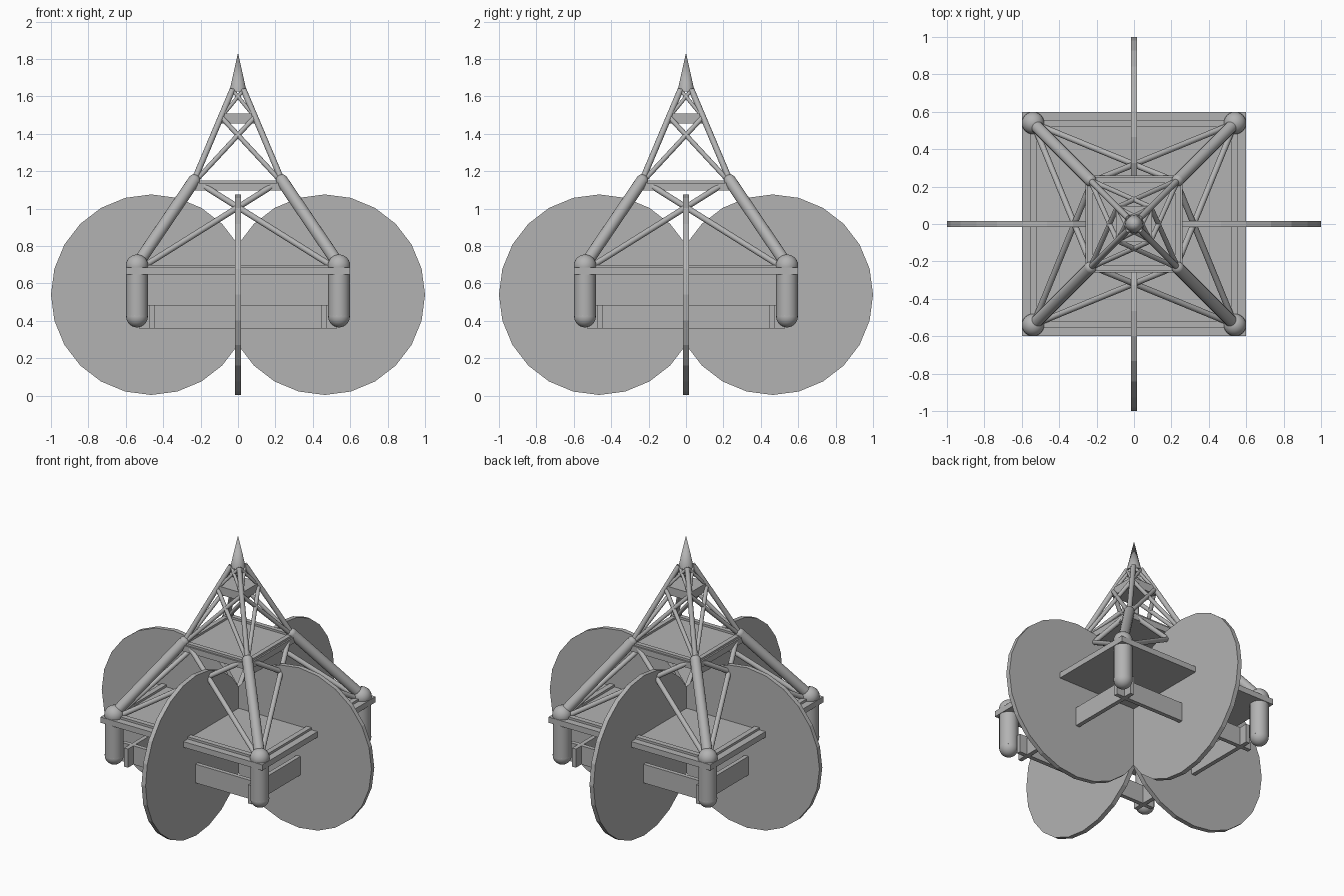
import bpy
from math import pi, sin, cos
from mathutils import Vector, Matrix

cube = bpy.data.objects.get("Cube")
if cube:
    bpy.data.objects.remove(cube, do_unlink=True)

GREY = (0.45, 0.45, 0.45, 1)
metal = bpy.data.materials.new("plain grey metal")
metal.use_nodes = True
metal.diffuse_color = GREY
metal.node_tree.nodes["Principled BSDF"].inputs["Base Color"].default_value = GREY


def finish(name, smooth=False):
    ob = bpy.context.object
    ob.name = name
    ob.data.materials.append(metal)
    if smooth:
        bpy.ops.object.shade_smooth_by_angle(angle=0.7)
    return ob


def box(name, size, loc):
    bpy.ops.mesh.primitive_cube_add(size=1, location=loc)
    ob = bpy.context.object
    ob.data.transform(Matrix.Diagonal((*size, 1)))
    return finish(name)


def rod(name, a, b, radius):
    a, b = Vector(a), Vector(b)
    d = b - a
    bpy.ops.mesh.primitive_cylinder_add(vertices=16, radius=radius, depth=d.length,
                                        location=(a + b) / 2)
    bpy.context.object.rotation_euler = d.to_track_quat("Z", "Y").to_euler()
    return finish(name, True)


def ball(name, loc, radius):
    bpy.ops.mesh.primitive_uv_sphere_add(segments=24, ring_count=12, radius=radius, location=loc)
    return finish(name, True)


def ring(name, offset, length, width, low, high):
    """Four straight members along the sides of a square."""
    for s in (-1, 1):
        z, h = (low + high) / 2, high - low
        box(name, (length, width, h), (0, s * offset, z))
        box(name, (width, length, h), (s * offset, 0, z))


# Levels of the tower: half width and height at each corner
FOOT, DECK_Z = 0.54, 0.70
MID, MID_Z = 0.235, 1.15
UPPER, UPPER_Z = 0.09, 1.49
TIP, TIP_Z = 0.03, 1.635

# Main deck, its edge beams and the lower panels
box("main_deck", (1.2, 1.2, 0.038), (0, 0, 0.666))
ring("deck_beam", 0.537, 1.08, 0.035, 0.67, 0.70)
ring("lower_panel", 0.459, 1.06, 0.028, 0.36, 0.485)

# Middle and upper platforms
box("middle_platform", (0.52, 0.52, 0.04), (0, 0, 1.116))
ring("middle_beam", MID, 0.49, 0.03, 1.12, 1.15)
box("upper_platform", (0.19, 0.19, 0.055), (0, 0, 1.482))

# Corner legs and struts, with crossed braces on every side
for k in range(4):
    t = k * pi / 2
    turn = Matrix.Rotation(t, 4, "Z")

    def at(x, y, z):
        return turn @ Vector((x, y, z))

    rod("corner_leg", at(FOOT, -FOOT, 0.42), at(FOOT, -FOOT, 0.695), 0.058)
    ball("leg_foot", at(FOOT, -FOOT, 0.423), 0.058)
    ball("leg_cap", at(FOOT, -FOOT, 0.695), 0.06)
    rod("main_strut", at(FOOT, -FOOT, DECK_Z), at(MID, -MID, MID_Z), 0.033)
    ball("strut_joint", at(MID, -MID, MID_Z), 0.033)
    rod("mast_strut", at(MID, -MID, MID_Z), at(TIP, -TIP, TIP_Z), 0.016)
    for s in (-1, 1):
        rod("lower_brace", at(-s * FOOT, -FOOT, 0.67), at(s * 0.18, -0.245, 1.12), 0.016)
        rod("mast_brace", at(-s * MID, -MID, 1.14), at(s * UPPER, -UPPER, UPPER_Z), 0.013)
        rod("tip_brace", at(-s * UPPER, -UPPER, UPPER_Z), at(s * TIP, -TIP, TIP_Z), 0.01)

    # Large upright discs that cross at the centre
    bpy.ops.mesh.primitive_cylinder_add(vertices=24, radius=0.536, depth=0.03,
                                        location=at(0.464, 0, 0.54),
                                        rotation=(pi / 2, 0, t))
    finish("upright_disc")

# Pointed spire
bpy.ops.mesh.primitive_cone_add(vertices=24, radius1=0.046, radius2=0, depth=0.208,
                                location=(0, 0, 1.73))
finish("spire", True)
